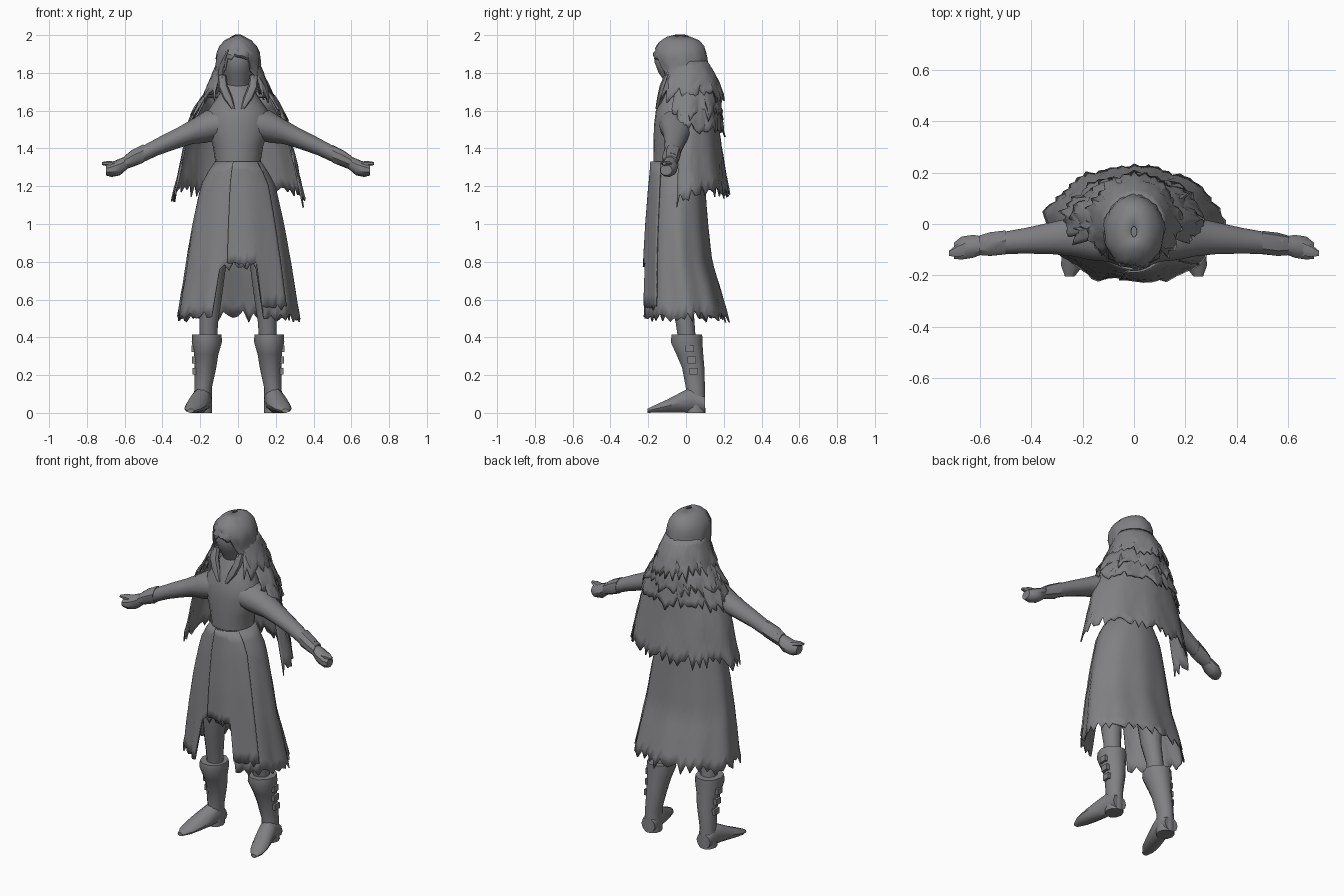
import bpy, bmesh, math, random
from mathutils import Vector

if "Cube" in bpy.data.objects:
    bpy.data.objects.remove(bpy.data.objects["Cube"])

random.seed(4)
grey = bpy.data.materials.new("worn grey cloth")
grey.diffuse_color = (0.22, 0.22, 0.23, 1)
grey.use_nodes = True
grey.node_tree.nodes["Principled BSDF"].inputs["Base Color"].default_value = grey.diffuse_color


def finish(name, bm, angle=40, thick=0):
    bmesh.ops.recalc_face_normals(bm, faces=bm.faces)
    me = bpy.data.meshes.new(name)
    bm.to_mesh(me)
    bm.free()
    me.materials.append(grey)
    ob = bpy.data.objects.new(name, me)
    bpy.context.collection.objects.link(ob)
    if thick:
        mod = ob.modifiers.new("thickness", 'SOLIDIFY')
        mod.thickness = thick
        mod.offset = 0
    bpy.ops.object.select_all(action='DESELECT')
    ob.select_set(True)
    bpy.context.view_layer.objects.active = ob
    bpy.ops.object.shade_smooth_by_angle(angle=math.radians(angle))
    return ob


def tube(name, pts, axis='z', n=12, side=1, jitter=0.0):
    """Closed loft through (x, y, z, radius a, radius b), rings square to one axis."""
    bm = bmesh.new()
    rings = []
    for x, y, z, ra, rb in pts:
        ring = []
        for i in range(n):
            t = 2 * math.pi * i / n
            k = 1 + random.uniform(-jitter, jitter)
            a, b = ra * k * math.cos(t), rb * k * math.sin(t)
            off = {'z': (a, b, 0), 'x': (0, a, b), 'y': (a, 0, b)}[axis]
            ring.append(bm.verts.new((side * (x + off[0]), y + off[1], z + off[2])))
        rings.append(ring)
    for r, q in zip(rings, rings[1:]):
        for i in range(n):
            j = (i + 1) % n
            bm.faces.new((r[i], r[j], q[j], q[i]))
    bm.faces.new(rings[0])
    bm.faces.new(rings[-1])
    return finish(name, bm)


def sample(profile, z):
    """Interpolate (z, rx, ry, cy), listed from top to bottom."""
    for p, q in zip(profile, profile[1:]):
        if z >= q[0] or q is profile[-1]:
            t = min(1.2, max(0, (p[0] - z) / (p[0] - q[0])))
            return [a + (b - a) * t for a, b in zip(p, q)][1:]


def shell(name, profile, hem, span=180, start=None, n=64, rows=9, jag=0.03,
          ripple=0.03, folds=9, rough=0.015):
    """Hanging cloth: angle 0 is the back, 180 the front; ragged lower edge."""
    start = -span if start is None else start
    closed = span - start >= 360
    bm = bmesh.new()
    cols = []
    top = profile[0][0]
    for i in range(n if closed else n + 1):
        deg = start + (span - start) * i / n
        a = math.radians(deg)
        low = hem(abs(deg)) + random.uniform(-jag, jag) + (jag * 0.5 if i % 2 else -jag * 0.5)
        col = []
        for r in range(rows + 1):
            t = r / rows
            z = top + (low - top) * t
            rx, ry, cy = sample(profile, z)
            k = 1 + t * (ripple * math.sin(folds * a + 0.7) + random.uniform(-rough, rough))
            col.append(bm.verts.new((rx * k * math.sin(a), cy + ry * k * math.cos(a), z)))
        cols.append(col)
    pairs = list(zip(cols, cols[1:])) + ([(cols[-1], cols[0])] if closed else [])
    for c, d in pairs:
        for r in range(rows):
            bm.faces.new((c[r], d[r], d[r + 1], c[r + 1]))
    return finish(name, bm, 35, 0.008)


# Body under the clothing
tube("torso", [(0, -.04, 1.15, .15, .12), (0, -.05, 1.3, .115, .122), (0, -.05, 1.42, .135, .122),
               (0, -.05, 1.52, .17, .12), (0, -.045, 1.6, .16, .115), (0, -.03, 1.67, .11, .1),
               (0, -.02, 1.74, .07, .08)], n=20)
tube("veiled_head", [(0, -.03, 1.69, .055, .06), (0, -.035, 1.75, .065, .075), (0, -.04, 1.8, .08, .105),
                     (0, -.04, 1.86, .092, .128), (0, -.04, 1.91, .085, .12), (0, -.03, 1.96, .05, .08)], n=20)

# Hood, open below the brow
hood = [(2.0, .012, .02, -.03), (1.985, .05, .08, -.03), (1.95, .092, .12, -.03), (1.9, .113, .138, -.032),
        (1.83, .115, .132, -.02), (1.76, .13, .135, .0), (1.69, .15, .145, .02)]
shell("hood", hood, lambda d: 1.69 if d < 120 else 1.69 + min(1, (d - 120) / 35) * .19,
      n=40, rows=10, jag=.008, ripple=.02, rough=.07)

# Layered ragged mantle over the shoulders
shell("hood_collar", [(1.86, .108, .11, 0), (1.78, .14, .15, .01), (1.68, .18, .185, .005)],
      lambda d: 1.68, span=135, n=44, rows=6, ripple=.02, rough=.05)
shell("upper_mantle", [(1.75, .13, .13, .01), (1.66, .2, .17, .005), (1.57, .25, .185, 0)],
      lambda d: 1.585, span=115, n=44, rows=6, rough=.05)
shell("lower_mantle", [(1.7, .16, .15, 0), (1.6, .23, .175, 0), (1.48, .285, .195, 0)],
      lambda d: 1.5, span=105, n=44, rows=6, rough=.04)

# Back cape
shell("cape", [(1.67, .17, .15, 0), (1.55, .235, .165, 0), (1.4, .29, .185, 0),
               (1.25, .32, .21, 0), (1.1, .355, .235, 0)],
      lambda d: 1.18 - .06 * max(0, (d - 55) / 45), span=102, n=52, ripple=.02)

# Long coat with the front cut short between two side panels
coat = [(1.33, .118, .125, -.05), (1.26, .165, .132, -.048), (1.2, .195, .142, -.045),
        (1.0, .238, .157, -.045), (.8, .272, .172, -.04), (.65, .295, .2, -.022), (.5, .318, .228, -.008)]
shell("long_coat", coat, lambda d: .78 if d > 157 else .51, n=72, rows=14, jag=.022, rough=.008)
flap = [(z, rx + .008, ry + .01, cy) for z, rx, ry, cy in coat]
shell("front_flap", flap, lambda d: .79 if d > 158 else .56, start=128, span=192,
      n=20, rows=12, jag=.012, rough=.004)

for s in (-1, 1):
    side = "left" if s > 0 else "right"
    # Sleeve, gauntlet cuff, hand
    tube(side + "_sleeve", [(.06, -.05, 1.54, .1, .085), (.17, -.045, 1.515, .095, .085),
                            (.24, -.05, 1.49, .075, .066), (.32, -.055, 1.455, .062, .055),
                            (.42, -.065, 1.412, .05, .047), (.52, -.075, 1.362, .042, .043),
                            (.58, -.08, 1.338, .038, .038)], 'x', side=s)
    tube(side + "_cuff", [(.5, -.073, 1.372, .047, .05), (.56, -.08, 1.345, .047, .046),
                          (.6, -.083, 1.325, .04, .038)], 'x', n=9, side=s, jitter=.06)
    tube(side + "_hand", [(.58, -.083, 1.33, .033, .034), (.625, -.088, 1.302, .046, .045),
                          (.67, -.095, 1.288, .046, .04), (.7, -.105, 1.285, .032, .028)], 'x', n=9, side=s)
    tube(side + "_fingers", [(.64, -.09, 1.315, .035, .016), (.69, -.105, 1.32, .025, .014),
                             (.72, -.115, 1.32, .01, .008)], 'x', n=7, side=s)
    # Leg, boot, foot
    tube(side + "_leg", [(.11, -.03, .98, .09, .09), (.135, -.03, .78, .072, .08), (.145, -.025, .6, .058, .062),
                         (.155, -.005, .48, .05, .05), (.16, .01, .34, .045, .045)], side=s)
    tube(side + "_boot", [(.165, .005, .415, .078, .085), (.165, .003, .375, .08, .088),
                          (.168, .02, .31, .064, .075), (.172, .038, .24, .057, .062),
                          (.185, .05, .13, .046, .053), (.187, .05, .0, .05, .055)], n=10, side=s)
    tube(side + "_foot", [(.188, .1, .045, .046, .045), (.19, .03, .07, .052, .07), (.205, -.03, .055, .055, .055),
                          (.225, -.1, .036, .054, .036), (.24, -.16, .022, .044, .022),
                          (.25, -.205, .011, .018, .011)], 'y', n=10, side=s)
    # Buckles down the outer side of the boot
    for i, z in enumerate((.34, .28, .22)):
        bm = bmesh.new()
        bmesh.ops.create_cube(bm, size=1)
        for v in bm.verts:
            v.co = Vector((s * (.232 - .003 * i + v.co.x * .03), .02 + .01 * i + v.co.y * .045, z + v.co.z * .035))
        finish(f"{side}_buckle_{i + 1}", bm)
    # Scarf ends under the chin
    tube(side + "_scarf_end", [(.085, -.085, 1.79, .022, .03), (.08, -.115, 1.73, .026, .025),
                               (.055, -.135, 1.67, .026, .018), (.025, -.15, 1.61, .01, .012)], n=8, side=s)
